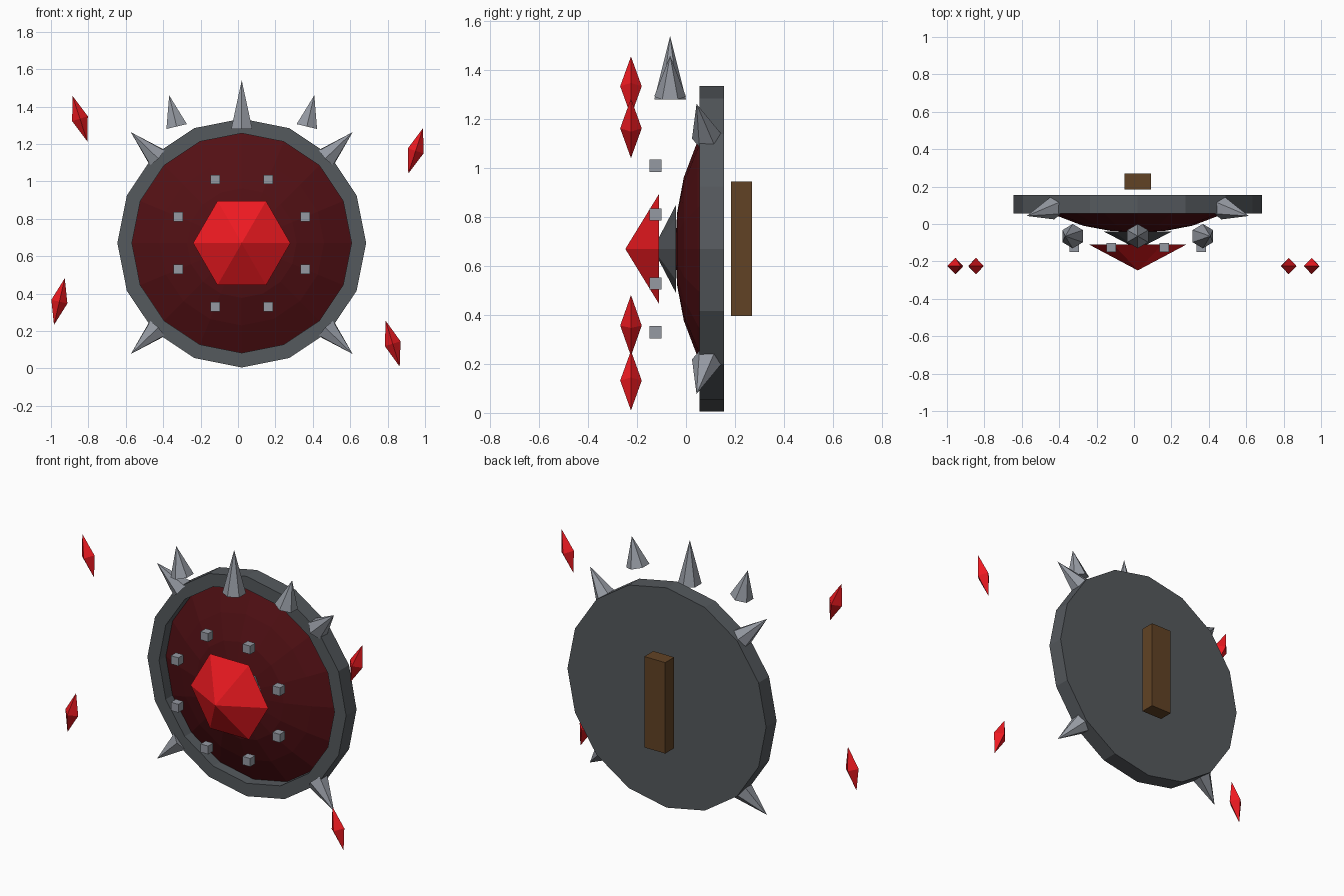
import bpy, bmesh, math
from mathutils import Vector, Matrix

if "Cube" in bpy.data.objects:
    bpy.data.objects.remove(bpy.data.objects["Cube"])

CX, CZ = 0.02, 0.67  # shield centre


def material(name, rgb):
    m = bpy.data.materials.new(name)
    m.diffuse_color = (*rgb, 1)
    m.use_nodes = True
    m.node_tree.nodes["Principled BSDF"].inputs["Base Color"].default_value = m.diffuse_color
    return m


IRON = material("dark_iron", (0.09, 0.1, 0.11))
STEEL = material("steel", (0.3, 0.32, 0.36))
DARK_RED = material("dark_red", (0.085, 0.005, 0.007))
RED = material("bright_red", (0.85, 0.01, 0.015))
WOOD = material("wood", (0.12, 0.055, 0.018))


def finish(name, bm, mat):
    bmesh.ops.recalc_face_normals(bm, faces=bm.faces)
    me = bpy.data.meshes.new(name)
    bm.to_mesh(me)
    bm.free()
    me.materials.append(mat)
    ob = bpy.data.objects.new(name, me)
    bpy.context.collection.objects.link(ob)
    return ob


def lathe(name, profile, sides, mat):
    """Spin (radius, y) points round the shield axis; first vertex on +x."""
    bm = bmesh.new()
    rings = []
    for r, y in profile:
        if r == 0:
            rings.append([bm.verts.new((CX, y, CZ))] * sides)
            continue
        angles = [2 * math.pi * i / sides for i in range(sides)]
        rings.append([bm.verts.new((CX + r * math.cos(a), y, CZ + r * math.sin(a))) for a in angles])
    for a, b in zip(rings, rings[1:]):
        for i in range(sides):
            j = (i + 1) % sides
            bm.faces.new(list(dict.fromkeys((a[i], a[j], b[j], b[i]))))
    return finish(name, bm, mat)


def spike(name, base, tip, radius, mat=STEEL):
    """Six-sided cone from base centre to tip."""
    base, tip = Vector(base), Vector(tip)
    d = tip - base
    bm = bmesh.new()
    # local y stays close to world y so a corner faces the front
    z = d.normalized()
    x = Vector((0, 1, 0)).cross(z).normalized()
    y = z.cross(x)
    rot = Matrix((x, y, z)).transposed().to_4x4()
    bmesh.ops.create_cone(bm, cap_ends=True, segments=6, radius1=radius, radius2=0, depth=d.length,
                          matrix=Matrix.Translation((base + tip) / 2) @ rot)
    return finish(name, bm, mat)


def box(name, centre, size, mat):
    bm = bmesh.new()
    bmesh.ops.create_cube(bm, size=1, matrix=Matrix.Translation(centre) @ Matrix.Diagonal((*size, 1)))
    return finish(name, bm, mat)


def shard(name, x, z, tilt):
    """Four-sided double pyramid."""
    bm = bmesh.new()
    top, bottom = bm.verts.new((0, 0, 0.128)), bm.verts.new((0, 0, -0.128))
    ring = [bm.verts.new(p) for p in ((0.044, 0, 0), (0, 0.044, 0), (-0.044, 0, 0), (0, -0.044, 0))]
    for i in range(4):
        bm.faces.new((ring[i], ring[(i + 1) % 4], top))
        bm.faces.new((ring[(i + 1) % 4], ring[i], bottom))
    bm.transform(Matrix.Translation((x, -0.225, z)) @ Matrix.Rotation(math.radians(tilt), 4, 'Y'))
    return finish(name, bm, RED)


# Rim with a closed back, and the dome set inside it
lathe("shield_rim", [(0, 0.13), (0.587, 0.13), (0.587, 0.055), (0.665, 0.055), (0.665, 0.155), (0, 0.155)], 16, IRON)
lathe("shield_dome", [(0, -0.045), (0.15, -0.036), (0.293, -0.009), (0.44, 0.047), (0.587, 0.12)], 16, DARK_RED)

# Central boss and gem
lathe("boss", [(0, -0.04), (0.182, -0.04), (0, -0.135)], 8, IRON)
lathe("gem", [(0, -0.11), (0.26, -0.11), (0, -0.248)], 6, RED)

# Rivets around the gem
for i in range(8):
    a = math.radians(22.5 + 45 * i)
    box(f"rivet_{i + 1}", (CX + 0.368 * math.cos(a), -0.125, CZ + 0.368 * math.sin(a)), (0.05, 0.048, 0.05), STEEL)

# Back handle
box("handle", (CX, 0.227, CZ), (0.14, 0.086, 0.55), WOOD)

# Spikes: crown of three, and four on the diagonals
spike("crown_spike_middle", (CX, -0.065, 1.28), (CX, -0.065, 1.54), 0.065)
for s, side in ((-1, "left"), (1, "right")):
    spike(f"crown_spike_{side}", (CX + s * 0.348, -0.065, 1.293), (CX + s * 0.388, -0.065, 1.46), 0.065)
    for v, level in ((1, "upper"), (-1, "lower")):
        spike(f"{level}_spike_{side}", (CX + s * 0.455, 0.085, CZ + v * 0.46),
              (CX + s * 0.593, 0.043, CZ + v * 0.593), 0.062)

# Floating shards
shard("shard_upper_left", -0.845, 1.335, -18)
shard("shard_upper_right", 0.95, 1.163, 18)
shard("shard_lower_left", -0.955, 0.357, 13)
shard("shard_lower_right", 0.827, 0.132, -17)
